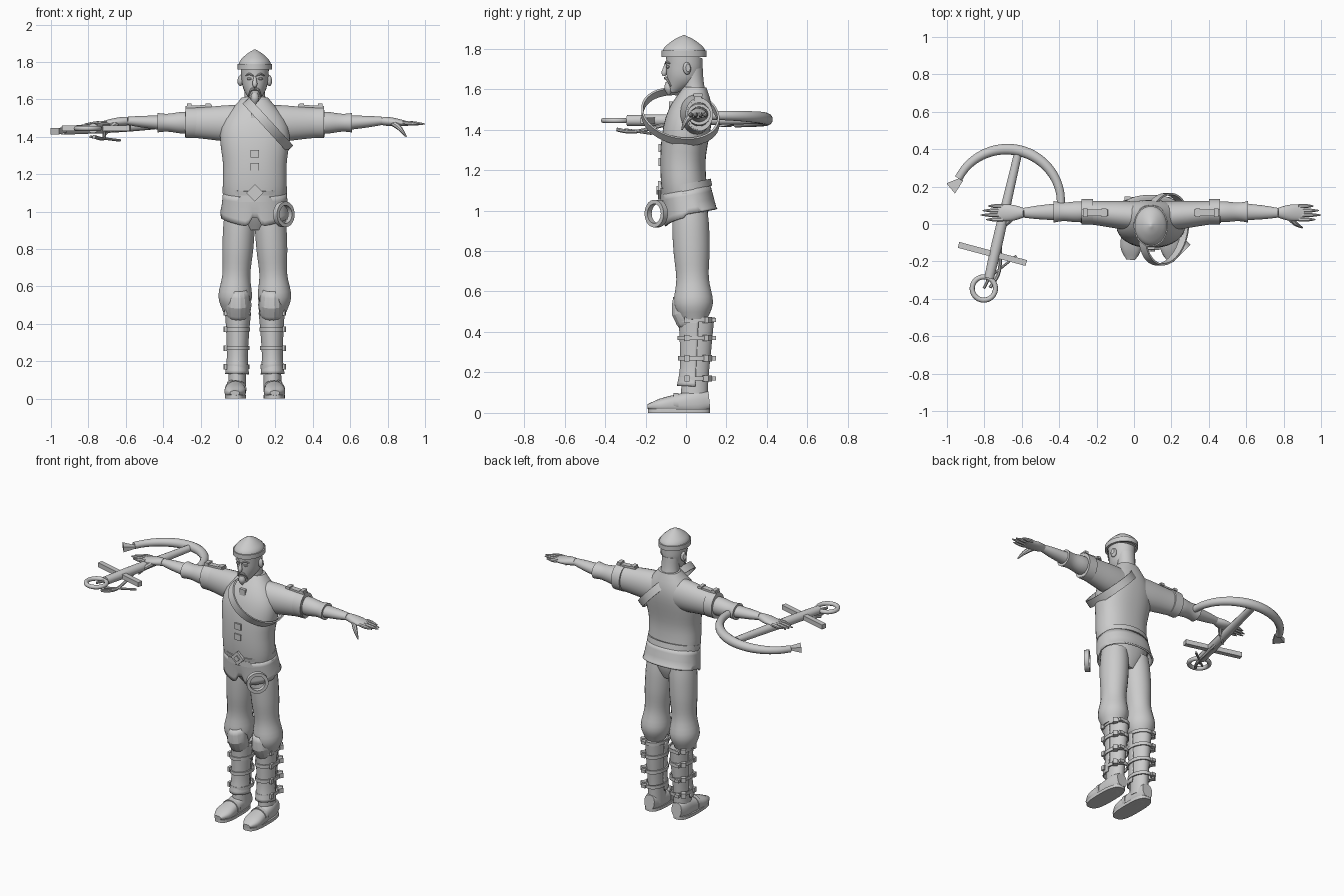
import bpy, bmesh, math
from mathutils import Vector, Matrix

if "Cube" in bpy.data.objects:
    bpy.data.objects.remove(bpy.data.objects["Cube"])

grey = bpy.data.materials.new("plain_grey")
grey.use_nodes = True
grey.diffuse_color = (.6, .6, .6, 1)
grey.node_tree.nodes["Principled BSDF"].inputs["Base Color"].default_value = grey.diffuse_color

# Landmarks of the figure's left half, measured from its own middle plane
BODY_X = .09
HIP, KNEE = Vector((.08, .02, 1)), Vector((.11, .04, .46))
CALF, ANKLE = Vector((.09, .055, .46)), Vector((.095, .04, .13))
SHOULDER, ELBOW = Vector((.06, .04, 1.47)), Vector((.37, .065, 1.475))
WRIST, KNUCKLES = Vector((.68, .06, 1.485)), Vector((.82, .06, 1.47))
ACROSS, BACK, UP = Vector((1, 0, 0)), Vector((0, 1, 0)), Vector((0, 0, 1))


def finish(name, bm, mirror=False, thick=0, middle=BODY_X, angle=40):
    bmesh.ops.recalc_face_normals(bm, faces=bm.faces)
    mesh = bpy.data.meshes.new(name)
    bm.to_mesh(mesh)
    bm.free()
    part = bpy.data.objects.new(name, mesh)
    bpy.context.collection.objects.link(part)
    part.location.x = middle
    mesh.materials.append(grey)
    for other in bpy.context.selected_objects:
        other.select_set(False)
    part.select_set(True)
    bpy.context.view_layer.objects.active = part
    bpy.ops.object.shade_smooth_by_angle(angle=math.radians(angle))
    if thick:
        solid = part.modifiers.new("thickness", 'SOLIDIFY')
        solid.thickness, solid.offset = thick, 0
    if mirror:
        part.modifiers.new("mirror", 'MIRROR')


def sample(keys, t):
    """Smooth value at t along evenly spaced keys; a plain number stays constant."""
    if not isinstance(keys, list):
        return keys
    last = len(keys) - 1
    k = min(int(t * last), last - 1)
    f = t * last - k
    a, b, c, d = keys[max(k - 1, 0)], keys[k], keys[k + 1], keys[min(k + 2, last)]
    return b + f / 2 * ((c - a) + f * ((2 * a - 5 * b + 4 * c - d) + f * (3 * b - a - 3 * c + d)))


def limb(name, path, radii, depth=1, steps=12, sides=24, power=2, arc=None,
         curved=False, caps=True, rule=None, **options):
    """Oval sections along a path; radii go sideways, depth is a ratio to them."""
    bm = bmesh.new()
    path = [Vector(p) for p in path]
    chord = (path[-1] - path[0]).normalized()
    up = -BACK if abs(chord.z) > .7 else UP
    rings = []
    for step in range(steps + 1):
        t = step / steps
        along = chord
        if curved:
            along = (sample(path, min(t + .01, 1)) - sample(path, max(t - .01, 0))).normalized()
        side = along.cross(up).normalized()
        high = side.cross(along)
        radius = sample(radii, t)
        ring = []
        for i in range(sides):
            turn = math.tau * (i + .5) / sides
            if arc:
                turn = math.radians(90 + arc * (i / (sides - 1) - .5))
            c, s = [math.copysign(abs(v) ** (2 / power), v) for v in (math.cos(turn), math.sin(turn))]
            spot = sample(path, t) + radius * (side * c + high * s * sample(depth, t))
            ring.append(bm.verts.new(rule(spot) if rule else spot))
        rings.append(ring)
    for a, b in zip(rings, rings[1:]):
        for i in range(sides - 1 if arc else sides):
            j = (i + 1) % sides
            bm.faces.new((a[i], a[j], b[j], b[i]))
    if caps and not arc:
        bm.faces.new(rings[0])
        bm.faces.new(rings[-1])
    finish(name, bm, **options)


def hoop(name, centre, u, v, width, thick, sides=4, around=48, **options):
    """Closed band round the ellipse with axes u and v; width runs along its normal."""
    bm = bmesh.new()
    u, v = Vector(u), Vector(v)
    normal = u.cross(v).normalized()
    rings = []
    for i in range(around):
        c, s = math.cos(math.tau * i / around), math.sin(math.tau * i / around)
        out = u.normalized() * c + v.normalized() * s
        ring = []
        for k in range(sides):
            turn = math.tau * (k + .5) / sides
            reach = .5 / math.cos(math.pi / sides)
            ring.append(bm.verts.new(Vector(centre) + u * c + v * s + reach *
                                     (normal * width * math.cos(turn) + out * thick * math.sin(turn))))
        rings.append(ring)
    for i, a in enumerate(rings):
        b = rings[(i + 1) % around]
        for k in range(sides):
            j = (k + 1) % sides
            bm.faces.new((a[k], a[j], b[j], b[k]))
    finish(name, bm, **options)


def box(name, centre, size, turn=0, axis='Y', **options):
    bm = bmesh.new()
    bmesh.ops.create_cube(bm, size=1)
    place = Matrix.Translation(centre) @ Matrix.Rotation(math.radians(turn), 4, axis)
    bmesh.ops.transform(bm, matrix=place @ Matrix.Diagonal((*size, 1)), verts=bm.verts)
    finish(name, bm, **options)


def hem(spot):
    """Lift the skirt's lower edge into a front notch and towards the sides."""
    if spot.z < 1:
        notch = max(0, .08 - 2 * abs(spot.x)) + abs(spot.x) / 5 - .03
        spot.z += notch if spot.y < 0 else .02
    return spot


def on_ground(spot):
    spot.z = max(spot.z, 0)
    return spot


# Torso, skirt of the tunic and belts
limb("torso", [(0, .02, .9), (0, -.015, 1.25), (0, .045, 1.61)], [.06, .16, .17, .18, .07],
     depth=[1, .7, .66, .64, .8], steps=20, sides=40, power=2.3)
limb("tunic_skirt", [(0, 0, 1.1), (0, .025, .965)], [.165, .18], depth=.72, steps=4, sides=64,
     power=2.3, caps=False, rule=hem, thick=.01)
for name, height, slope in (("lower_belt", 1.07, .02), ("upper_belt", 1.115, .2)):
    hoop(name, UP * height, ACROSS * .166, (BACK + UP * slope) * .12, .035, .012)
for size, y in ((.065, -.128), (.03, -.136)):
    box("belt_buckle", (0, y, 1.1), (size, .02, size), turn=45)
for height in (1.24, 1.31):
    box("tunic_clasp", (0, -.125, height), (.045, .02, .04))
box("collar_clasp", (0, -.075, 1.52), (.04, .02, .04))

# Sleeves, arms and hands
limb("upper_sleeve", [SHOULDER, ELBOW], [.08, .076, .066, .06], depth=1.28, mirror=True)
limb("sleeve_cuff", [ELBOW - ACROSS * .06, ELBOW], .069, depth=1.2, steps=1, mirror=True)
limb("lower_sleeve", [ELBOW - ACROSS * .03, ELBOW + ACROSS * .15], [.052, .056, .05, .058],
     depth=[1.1, 1, .9], mirror=True)
limb("forearm", [ELBOW + ACROSS * .13, WRIST], [.046, .038, .026], depth=.85, mirror=True)
limb("palm", [WRIST, KNUCKLES], [.026, .044, .04], depth=[.85, .5, .3], mirror=True)
for i, reach in enumerate((.88, .91, .9, .87)):
    base = Vector((.79, .024 * (i + 1), 1.475))
    limb("finger", [base, (reach, base.y, 1.468)], [.011, .012, .003], steps=6, sides=8, mirror=True)
limb("thumb", [WRIST + ACROSS * .04, (.77, .005, 1.45), (.81, -.02, 1.4)], [.018, .014, .004],
     sides=8, curved=True, mirror=True)

# Shoulder straps
box("shoulder_strap", (.3, .06, 1.562), (.14, .035, .012), turn=3, mirror=True)
for x in (.25, .35):
    box("shoulder_stud", (x, .06, 1.57), (.025, .045, .015), mirror=True)

# Head, beard and cap
limb("neck", [(0, .045, 1.53), (0, .03, 1.7)], [.075, .056, .056], depth=.95)
limb("head", [(0, -.07, 1.585), (0, -.025, 1.65), (0, -.01, 1.715), (0, -.01, 1.78)],
     [.015, .058, .072, .076], depth=1.28, steps=16)
limb("nose", [(0, -.1, 1.725), (0, -.11, 1.665)], [.006, .009, .014, .008], sides=10)
limb("goatee", [(0, -.085, 1.635), (0, -.085, 1.57)], [.015, .022, .004])
limb("moustache", [(0, -.1, 1.655), (.02, -.095, 1.65), (.035, -.075, 1.615)], [.009, .007, .003],
     sides=8, curved=True, mirror=True)
limb("eyebrow", [(.01, -.102, 1.727), (.03, -.096, 1.735), (.05, -.08, 1.727)], [.004, .006, .003],
     sides=8, mirror=True)
limb("eye", [(.018, -.095, 1.71), (.042, -.084, 1.71)], [.003, .008, .003], sides=8, mirror=True)
limb("ear", [(.06, 0, 1.7), (.088, .01, 1.705)], [.012, .02, .012], depth=1.6, sides=16, mirror=True)
hoop("cap_band", (0, -.01, 1.775), ACROSS * .085, BACK * .104, .03, .014)
limb("cap_crown", [(0, -.01, 1.78), (0, -.01, 1.867)], [.088, .08, .045, .003], depth=1.22)

# Breeches, boots, greaves and knee guards
limb("breeches_leg", [HIP, KNEE], [.08, .085, .083, .075, .09, .06], depth=1.08, steps=20, mirror=True)
limb("boot_shaft", [CALF, ANKLE - UP * .08], [.06, .055, .048, .048], depth=1.4, mirror=True)
limb("greave", [CALF, ANKLE], [.066, .058, .052, .06], depth=1.35, arc=190, thick=.008, mirror=True)
limb("knee_guard", [CALF - UP * .03, (.09, .01, .59)], [.055, .07, .05], depth=1.45, arc=150,
     steps=4, sides=8, thick=.01, angle=20, mirror=True)
for height in (.17, .27, .37, .46):
    wide = .055 + height / 40
    hoop("leg_strap", (.093, .05, height), ACROSS * wide, BACK * (wide + .024), .022, .008, mirror=True)
    box("strap_buckle", (.145, .105, height), (.03, .035, .03), turn=-35, axis='Z', mirror=True)
    box("strap_end", (.125, .138, height), (.03, .02, .02), mirror=True)
    box("strap_rivet", (.155, .005, height), (.015, .025, .03), mirror=True)

# Shoes
limb("shoe", [(.1, .115, .06), (.107, -.19, .03)], [.036, .05, .053, .056, .025],
     depth=[1.25, 1.2, .9, .6, .5], steps=16, power=2.5, rule=on_ground, mirror=True)
limb("sole", [(.104, -.035, 0), (.104, -.035, .02)], .057, depth=2.7, steps=1, sides=32, power=2.8, mirror=True)
hoop("shoe_strap", (.103, -.05, .05), ACROSS * .055, UP * .046, .025, .006, mirror=True)

# Slanted shoulder belt and the hoop hanging at the hip
hoop("shoulder_belt", (.07, -.028, 1.465), (.115, .035, -.125), BACK * .185, .048, .01)
hoop("hip_hoop", (.155, -.147, .985), (.04, .04, 0), UP * .058, .03, .02)

# Crossbow held in the right hand, placed in world coordinates
arc_points = []
for i in range(13):
    swing = math.radians(13 * i - 3)
    arc_points.append((.29 * math.cos(swing) - .68, .285 * math.sin(swing) + .115,
                       1.45 + .02 * math.cos(swing)))
limb("bow_arc", arc_points, [.022, .03, .022], steps=36, sides=12, curved=True, middle=0)
limb("bow_tip_flare", [(-.92, .24, 1.43), (-.98, .19, 1.43)], [.015, .05], depth=.5, steps=1,
     sides=4, middle=0)
stock_end = Vector((-.775, -.29, 1.445))
limb("stock", [(-.617, .39, 1.45), stock_end], [.022, .025, .03, .027], sides=12, middle=0)
box("cross_bar", (-.757, -.16, 1.445), (.375, .032, .03), turn=-15, axis='Z', middle=0)
ring_centre = Vector((-.803, -.345, 1.445))
hoop("stirrup_ring", ring_centre, ACROSS * .062, BACK * .062, .026, .026, sides=10, middle=0)
limb("stirrup_pin", [stock_end, ring_centre], .008, steps=1, sides=8, middle=0)
limb("trigger_lever", [(-.77, -.34, 1.4), (-.72, -.25, 1.39), (-.715, -.08, 1.43)], .01,
     sides=8, curved=True, middle=0)
limb("trigger_grip", [(-.79, -.3, 1.4), (-.63, -.17, 1.38)], .007, steps=1, sides=8, middle=0)
